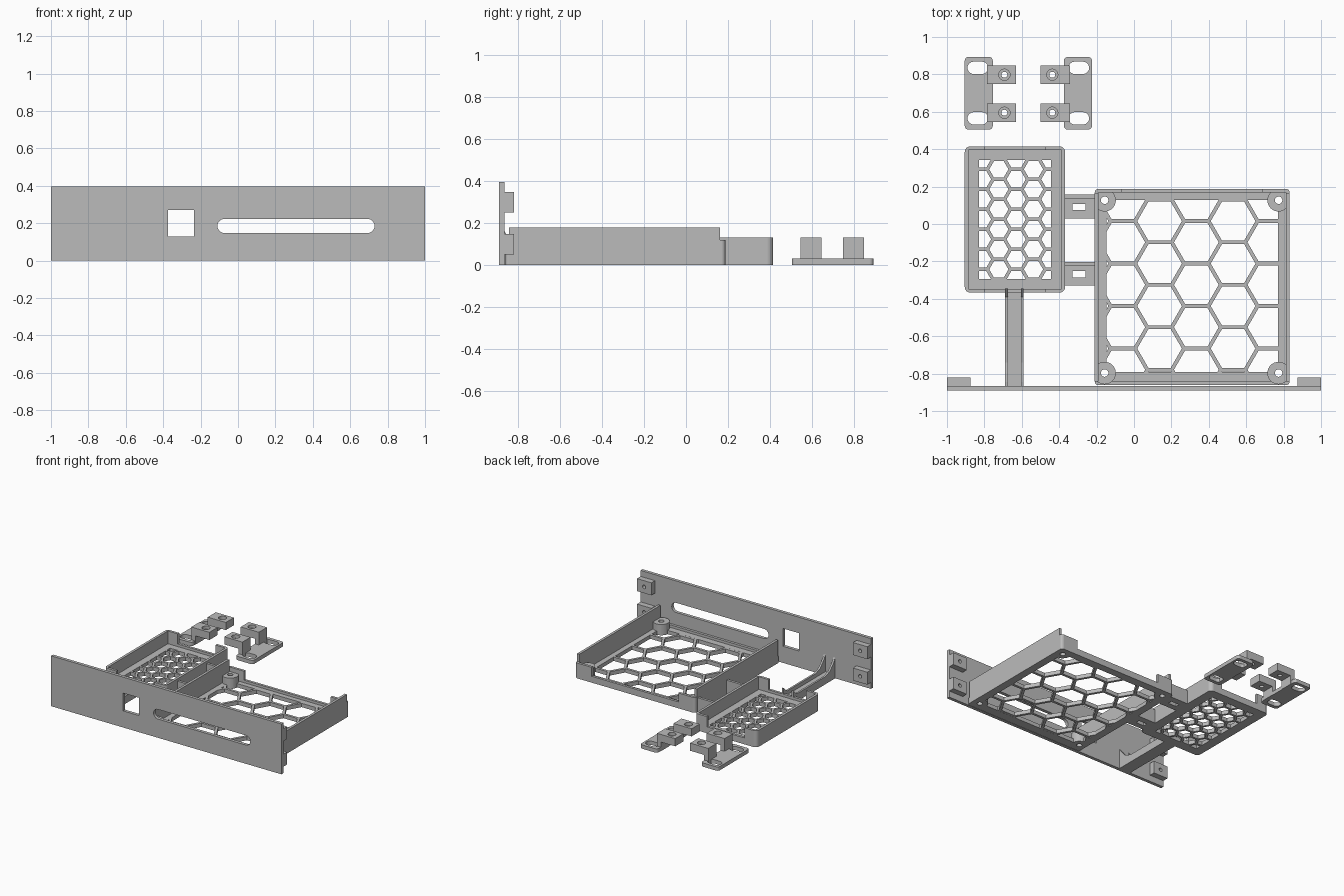
import bpy, bmesh, math

if "Cube" in bpy.data.objects:
    bpy.data.objects.remove(bpy.data.objects["Cube"], do_unlink=True)

grey = bpy.data.materials.new("plain_grey")
grey.use_nodes = True
COLOUR = (0.5, 0.5, 0.5, 1)
grey.diffuse_color = COLOUR
grey.node_tree.nodes["Principled BSDF"].inputs["Base Color"].default_value = COLOUR


def finish(name, bm):
    bmesh.ops.recalc_face_normals(bm, faces=bm.faces)
    mesh = bpy.data.meshes.new(name)
    bm.to_mesh(mesh)
    bm.free()
    mesh.materials.append(grey)
    ob = bpy.data.objects.new(name, mesh)
    bpy.context.collection.objects.link(ob)
    return ob


def extrude(bm, depth):
    res = bmesh.ops.extrude_face_region(bm, geom=bm.faces[:])
    verts = [g for g in res["geom"] if isinstance(g, bmesh.types.BMVert)]
    bmesh.ops.translate(bm, verts=verts, vec=depth)


def prism(name, outline, z0, z1):
    bm = bmesh.new()
    bm.faces.new([bm.verts.new((x, y, z0)) for x, y in outline])
    extrude(bm, (0, 0, z1 - z0))
    return finish(name, bm)


def side_prism(name, outline, a0, a1, axis):
    """Prism of an outline drawn in (y, z) along x, or (x, z) along y."""
    bm = bmesh.new()
    place = (lambda u, v: (a0, u, v)) if axis == "x" else (lambda u, v: (u, a0, v))
    bm.faces.new([bm.verts.new(place(u, v)) for u, v in outline])
    extrude(bm, (a1 - a0, 0, 0) if axis == "x" else (0, a1 - a0, 0))
    return finish(name, bm)


def rounded(x0, x1, y0, y1, r, steps=6):
    pts = []
    for k, (cx, cy) in enumerate([(x1 - r, y1 - r), (x0 + r, y1 - r),
                                  (x0 + r, y0 + r), (x1 - r, y0 + r)]):
        for s in range(steps + 1):
            a = (k + s / steps) * math.pi / 2
            pts.append((cx + r * math.cos(a), cy + r * math.sin(a)))
    return pts


def circle(x, y, r, n=24, turn=0):
    return [(x + r * math.cos(turn + math.tau * i / n),
             y + r * math.sin(turn + math.tau * i / n)) for i in range(n)]


def box(name, x0, x1, y0, y1, z0, z1):
    return prism(name, [(x0, y0), (x1, y0), (x1, y1), (x0, y1)], z0, z1)


def cut(ob, *cutters):
    for c in cutters:
        mod = ob.modifiers.new("cut", "BOOLEAN")
        mod.operation, mod.solver, mod.object = "DIFFERENCE", "EXACT", c
        bpy.context.view_layer.update()
        dg = bpy.context.evaluated_depsgraph_get()
        mesh = bpy.data.meshes.new_from_object(ob.evaluated_get(dg))
        ob.modifiers.clear()
        ob.data = mesh
        bpy.data.objects.remove(c, do_unlink=True)
    return ob


def honeycomb(x0, x1, y0, y1, cx, cy, pitch, wall):
    """Cutter of hexagons clipped to a rectangle."""
    bm = bmesh.new()
    step = pitch * math.sqrt(3) / 2
    for i in range(-8, 9):
        for j in range(-8, 9):
            c = (cx + i * step, cy + (j + (i % 2) / 2) * pitch)
            hexagon = circle(*c, (pitch - wall) / math.sqrt(3), 6)
            bm.faces.new([bm.verts.new((x, y, -0.1)) for x, y in hexagon])
    for co, no in (((x0, 0, 0), (-1, 0, 0)), ((x1, 0, 0), (1, 0, 0)),
                   ((0, y0, 0), (0, -1, 0)), ((0, y1, 0), (0, 1, 0))):
        bmesh.ops.bisect_plane(bm, geom=bm.verts[:] + bm.edges[:] + bm.faces[:],
                               plane_co=co, plane_no=no, clear_outer=True)
    extrude(bm, (0, 0, 0.2))
    return finish("hex_cutter", bm)


FLOOR, LIP, T = 0.03, 0.05, 0.02


def tray(name, x0, x1, y0, y1, height, tab, radius):
    """Open tray with full sides, low end lips and short corner returns."""
    body = prism(name, rounded(x0, x1, y0, y1, radius), 0, height)
    return cut(body,
               box("c", x0 + T, x1 - T, y0 + T, y1 - T, FLOOR, 1),
               box("c", x0 + tab, x1 - tab, y0 - 1, y1 + 1, LIP, 1))


# Front panel with square window and long slot
panel = box("front_panel", -1, 1, -0.89, -0.865, 0, 0.395)
cut(panel, box("c", -0.375, -0.235, -1, -0.8, 0.13, 0.27),
    side_prism("c", rounded(-0.11, 0.73, 0.147, 0.223, 0.0379), -1, -0.8, "y"))

# Mounting blocks behind the panel ends
for side, sx in (("right", -1), ("left", 1)):
    for level, z in (("lower", 0.05), ("upper", 0.25)):
        a, b = sorted((sx * 0.875, sx))
        block = box(f"{side}_{level}_mount_block", a, b, -0.87, -0.82, z, z + 0.098)
        cut(block, side_prism("c", circle(sx * 0.9375, z + 0.049, 0.014, 16),
                              -0.855, -0.7, "y"))

# Large tray
large = tray("large_tray", -0.21, 0.832, -0.862, 0.188, 0.18, 0.145, 0.02)
cut(large, box("c", -1, 1, 0.163, 0.3, 0.12, 1),
    box("c", -1, 1, -0.9, -0.842, LIP, 1),
    honeycomb(-0.148, 0.77, -0.79, 0.128, -0.06, -0.098, 0.227, 0.02))
posts = [(x, y) for x in (-0.157, 0.773) for y in (-0.797, 0.127)]
for n, (x, y) in enumerate(posts):
    cut(large, prism("c", circle(x, y, 0.02), -0.1, 0.2))
    post = prism(f"screw_post_{n + 1}", circle(x, y, 0.06, 32), 0.0, 0.085)
    cut(post, prism("c", circle(x, y, 0.02), -0.1, 0.2),
        box("c", -1, -0.2, -2, 2, -1, 1), box("c", 0.822, 2, -2, 2, -1, 1))

# Small tray
small = tray("small_tray", -0.905, -0.368, -0.367, 0.415, 0.13, 0.105, 0.03)
cut(small, honeycomb(-0.83, -0.445, -0.295, 0.343, -0.63, 0.025, 0.107, 0.018))

# Bridges joining the two trays
for name, y in (("rear", 0.03), ("front", -0.33)):
    bridge = box(f"{name}_bridge", -0.375, -0.2, y, y + 0.127, 0, FLOOR)
    cut(bridge, box("c", -0.33, -0.258, y + 0.045, y + 0.078, -1, 1))
    box(f"{name}_bridge_rib", -0.375, -0.2, y + 0.107, y + 0.127, 0, 0.11)

# Support arm from panel to small tray, with flared side ribs
box("support_arm", -0.69, -0.59, -0.87, -0.355, 0, FLOOR)
flare = [(-0.87, 0), (-0.345, 0), (-0.345, 0.1), (-0.39, 0.06),
         (-0.74, 0.06), (-0.8, 0.08), (-0.845, 0.13), (-0.87, 0.17)]
for name, x in (("right", -0.69), ("left", -0.605)):
    side_prism(f"{name}_arm_rib", flare, x, x + 0.015, "x")

# Two loose clamps, mirrored about their shared centre line
MID = -0.565
for name, s in (("right", -1), ("left", 1)):
    def span(a, b):
        return sorted((MID + s * a, MID + s * b))
    plate = prism(f"{name}_clamp_plate", rounded(*span(0.19, 0.34), 0.505, 0.893, 0.02), 0, FLOOR)
    for y in (0.565, 0.835):
        cut(plate, prism("c", rounded(*span(0.215, 0.325), y - 0.033, y + 0.033, 0.0329), -1, 1))
    for end, y in (("front", 0.595), ("rear", 0.798)):
        x0, x1 = span(0.065, 0.222)
        box(f"{name}_{end}_clamp_leg", *span(0.187, 0.222), y - 0.05, y + 0.05, 0, 0.09)
        cap = box(f"{name}_{end}_clamp_cap", x0, x1, y - 0.05, y + 0.05, 0.07, 0.13)
        hx = MID + s * 0.128
        cut(cap, prism("c", circle(hx, y, 0.016), 0, 0.2),
            prism("c", circle(hx, y, 0.03), 0.105, 0.2))
